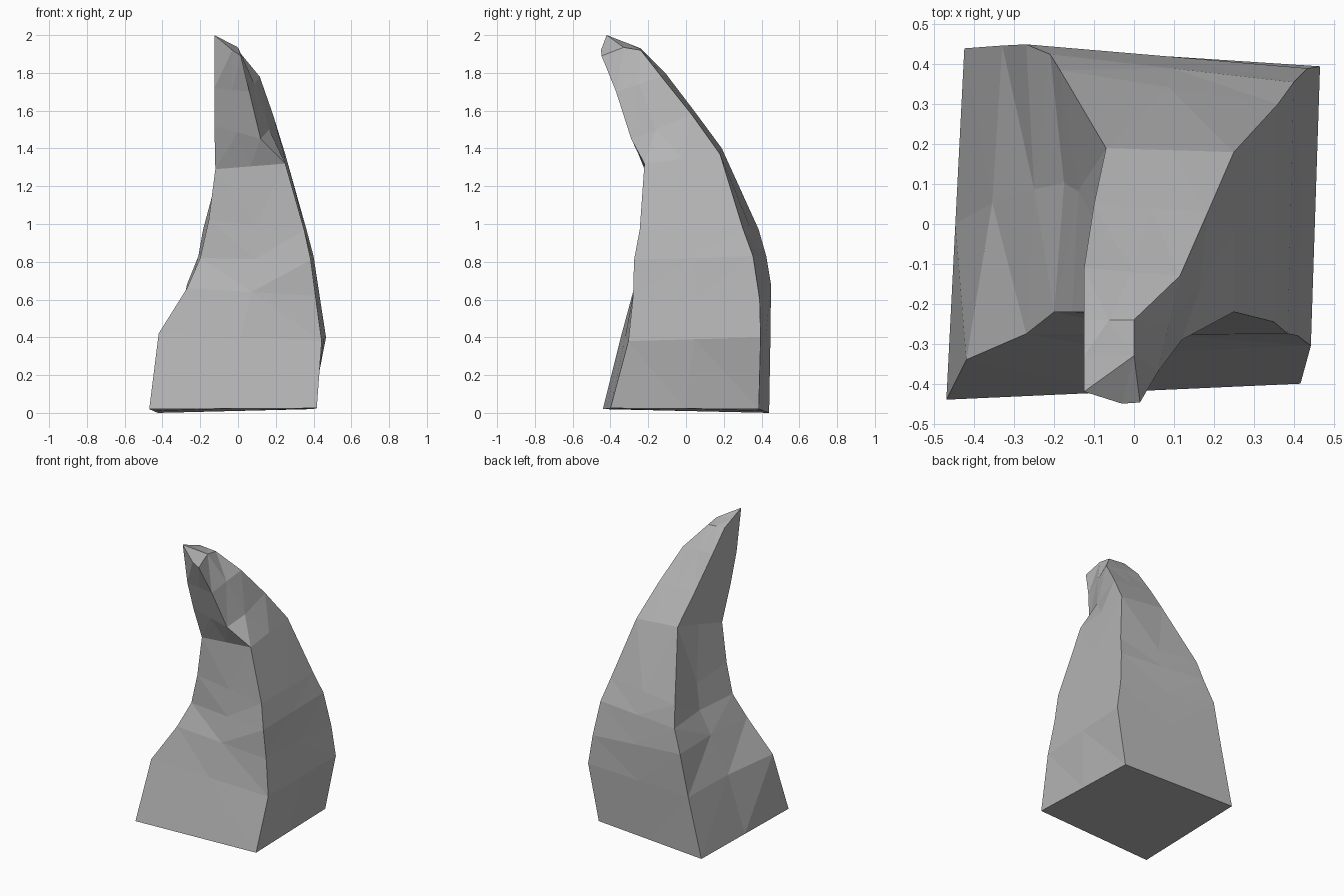
import bpy, bmesh
from mathutils import Vector

if "Cube" in bpy.data.objects:
    bpy.data.objects.remove(bpy.data.objects["Cube"])

# Cross-sections from base to tip: front-left, front-right, back-right, back-left
SECTIONS = [
    [(-.47, -.44, .02), (.417, -.40, .025), (.392, .385, .02), (-.425, .44, 0)],
    [(-.42, -.34, .42), (.443, -.305, .38), (.466, .395, .40), (-.33, .447, .40)],
    [(-.27, -.275, .66), (.41, -.28, .62), (.435, .39, .60), (-.27, .45, .68)],
    [(-.20, -.22, .82), (.385, -.275, .81), (.40, .355, .83), (-.21, .425, .83)],
    [(-.155, -.22, 1.02), (.35, -.245, .97), (.36, .30, .98), (-.185, .385, .97)],
    [(-.12, -.22, 1.29), (.25, -.22, 1.32), (.25, .18, 1.37), (-.07, .19, 1.40)],
    [(-.125, -.305, 1.52), (.12, -.29, 1.45), (.185, .03, 1.58), (-.10, .05, 1.59)],
    [(-.125, -.37, 1.72), (.06, -.37, 1.70), (.115, -.13, 1.78), (-.125, -.11, 1.80)],
    [(-.125, -.42, 2.0), (.015, -.447, 1.89), (0, -.24, 1.92), (-.125, -.24, 1.93)],
]
# Inward dent of the left face at each section
LEFT_DENT = [0, .02, .02, .03, .03, .01, 0, 0, 0]

# Faceted rock spire: loft through the sections, with a midpoint on each side
bm = bmesh.new()
rings = []
for section, dent in zip(SECTIONS, LEFT_DENT):
    ring = []
    for i in range(4):
        a, b = Vector(section[i]), Vector(section[(i + 1) % 4])
        mid = (a + b) / 2
        if i == 3:
            mid.x += dent
        ring += [bm.verts.new(a), bm.verts.new(mid)]
    rings.append(ring)

# Blunt nose at the tip, and a smoother right face beside the front notch
tip = rings[-1]
tip[1].co = (-.03, -.45, 1.92)
tip[3].co = (0, -.33, 1.935)
rings[6][3].co = (.165, -.16, 1.50)

for lower, upper in zip(rings, rings[1:]):
    for i in range(8):
        j = (i + 1) % 8
        bm.faces.new((lower[i], lower[j], upper[j], upper[i]))

# Base and sloped tip
bm.faces.new(rings[0][::-1])
bm.faces.new(tip[:4])
bm.faces.new((tip[0], *tip[3:]))

bmesh.ops.triangulate(bm, faces=[f for f in bm.faces if len(f.verts) < 8])
bmesh.ops.recalc_face_normals(bm, faces=bm.faces)
mesh = bpy.data.meshes.new("rock_spire")
bm.to_mesh(mesh)
bm.free()

# Dark grey stone
stone = bpy.data.materials.new("stone")
stone.diffuse_color = (.46, .46, .46, 1)
stone.use_nodes = True
stone.node_tree.nodes["Principled BSDF"].inputs["Base Color"].default_value = stone.diffuse_color
mesh.materials.append(stone)
bpy.context.collection.objects.link(bpy.data.objects.new("rock_spire", mesh))
